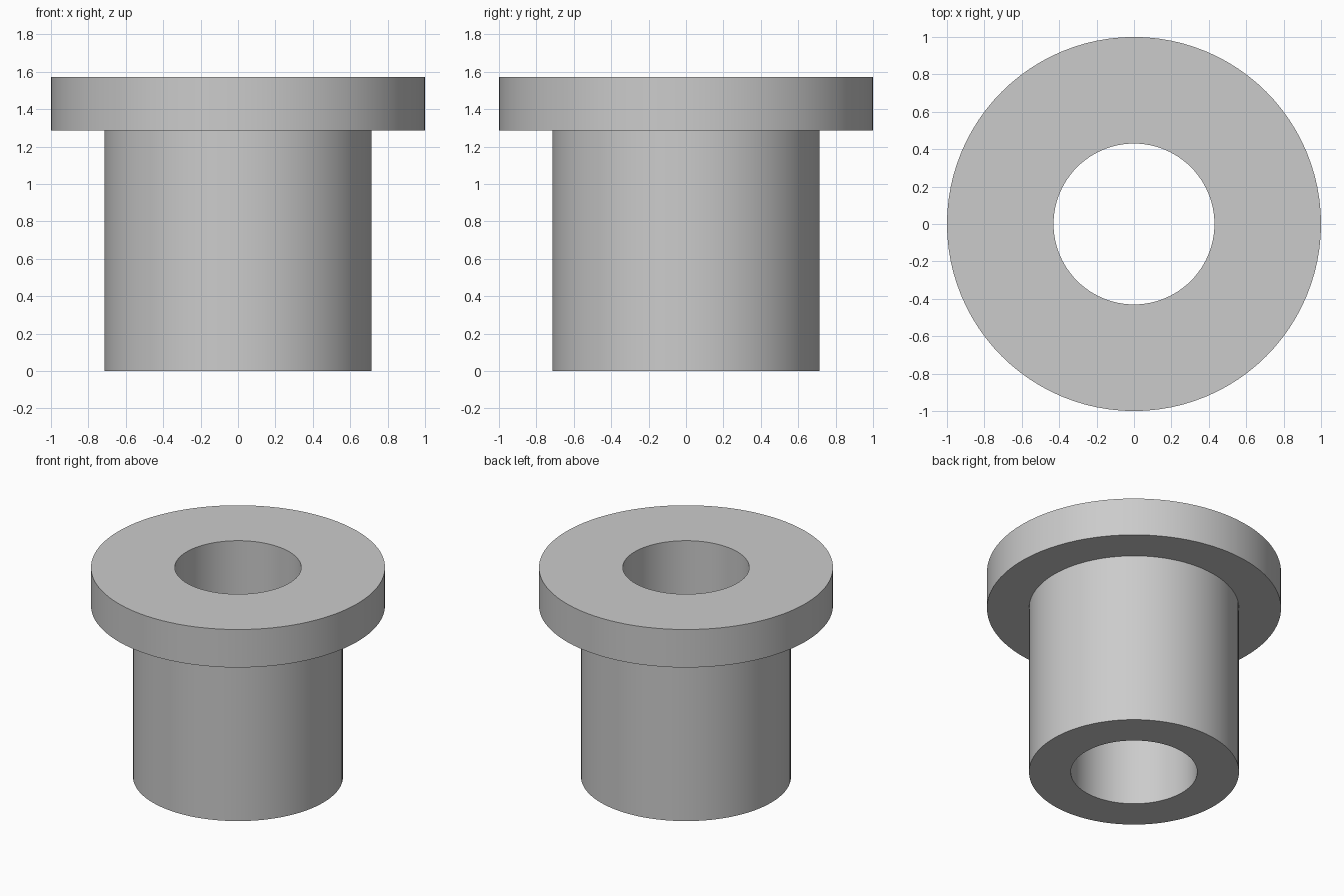
import bpy, bmesh, math

cube = bpy.data.objects.get("Cube")
if cube:
    bpy.data.objects.remove(cube, do_unlink=True)

SEGMENTS = 96
BORE, BODY, FLANGE = 0.43, 0.714, 1.0
SHOULDER, TOP = 1.286, 1.571

# Plain grey material
grey = bpy.data.materials.new("grey")
grey.use_nodes = True
colour = (0.6, 0.6, 0.6, 1)
grey.diffuse_color = colour
grey.node_tree.nodes["Principled BSDF"].inputs["Base Color"].default_value = colour

# Flanged bushing: closed wall profile (radius, height) turned about z
profile = [(BORE, 0), (BODY, 0), (BODY, SHOULDER),
           (FLANGE, SHOULDER), (FLANGE, TOP), (BORE, TOP)]
bm = bmesh.new()
rings = []
for i in range(SEGMENTS):
    a = math.tau * i / SEGMENTS
    rings.append([bm.verts.new((r * math.cos(a), r * math.sin(a), z)) for r, z in profile])
for i, ring in enumerate(rings):
    following = rings[(i + 1) % SEGMENTS]
    for j in range(len(profile)):
        k = (j + 1) % len(profile)
        bm.faces.new((ring[j], following[j], following[k], ring[k]))
bmesh.ops.recalc_face_normals(bm, faces=bm.faces)

mesh = bpy.data.meshes.new("flanged_bushing")
bm.to_mesh(mesh)
bm.free()
mesh.materials.append(grey)
bushing = bpy.data.objects.new("flanged_bushing", mesh)
bpy.context.collection.objects.link(bushing)

# Smooth round walls with crisp rims
bpy.ops.object.select_all(action="DESELECT")
bushing.select_set(True)
bpy.context.view_layer.objects.active = bushing
bpy.ops.object.shade_smooth_by_angle(angle=math.radians(30))
